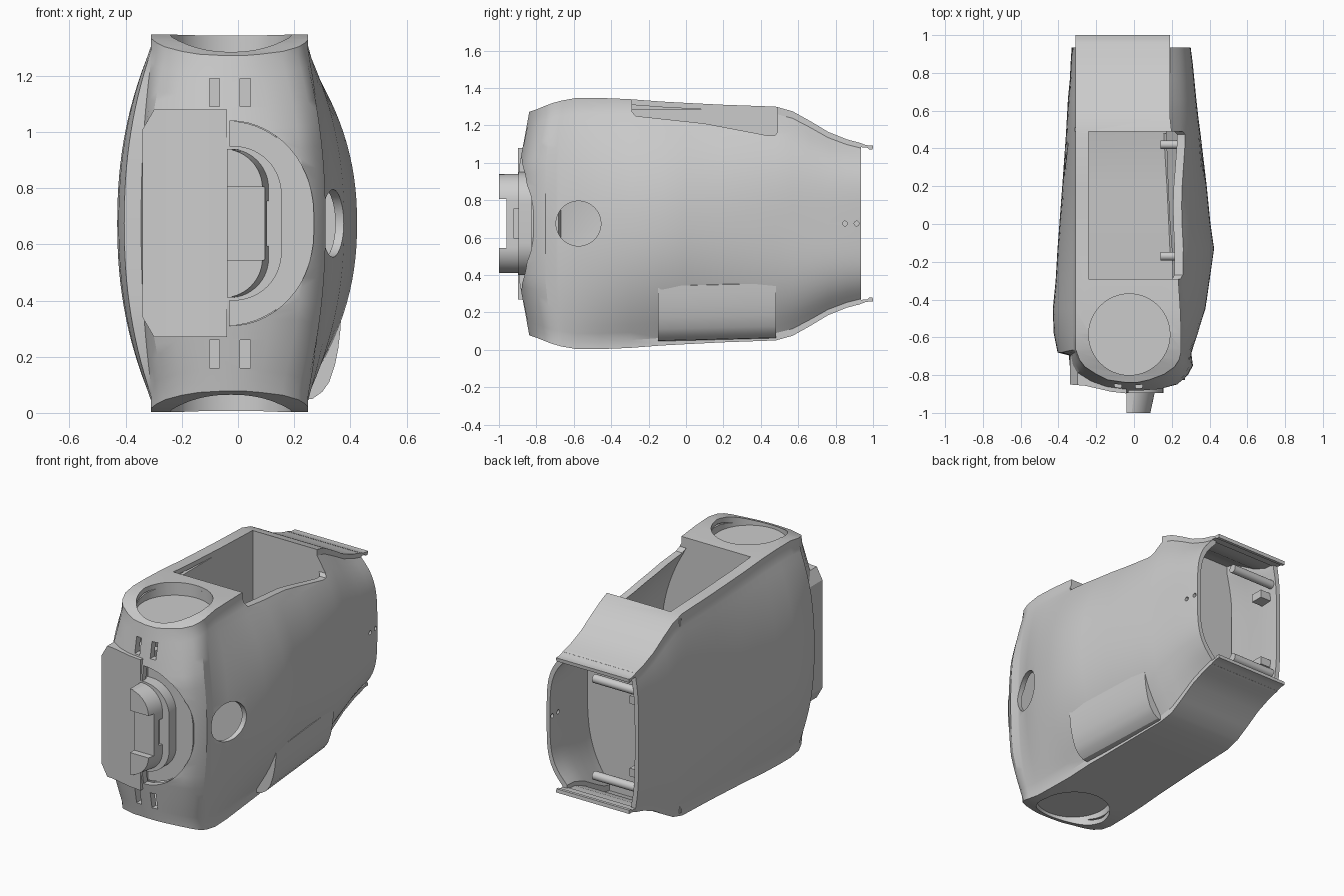
import bpy, bmesh, math
from mathutils import Vector

if "Cube" in bpy.data.objects:
    bpy.data.objects.remove(bpy.data.objects["Cube"])

MID = 0.675  # height of the symmetry plane

# y, half height, right edge, right bulge, left edge, left bulge
STATIONS = [
    (.935, .43, .19, .30, -.31, -.33), (.86, .45, .19, .31, -.31, -.335),
    (.76, .49, .19, .32, -.31, -.34), (.66, .55, .19, .33, -.31, -.35),
    (.57, .60, .19, .34, -.31, -.355), (.48, .625, .2, .352, -.31, -.36),
    (.2, .635, .21, .385, -.31, -.38), (0, .645, .22, .405, -.31, -.395),
    (-.13, .652, .23, .424, -.31, -.405), (-.3, .665, .235, .4, -.31, -.415),
    (-.45, .671, .245, .378, -.31, -.43), (-.58, .672, .25, .34, -.31, -.425),
    (-.68, .658, .25, .305, -.31, -.405), (-.695, .655, .25, .305, -.305, -.345),
    (-.75, .643, .24, .312, -.29, -.34), (-.8, .628, .215, .285, -.26, -.33),
    (-.85, .612, .16, .235, -.2, -.25), (-.88, .602, .08, .13, -.14, -.15),
    (-.893, .597, .02, .04, -.05, -.06),
]


def make(name, bm, smooth=True):
    bmesh.ops.recalc_face_normals(bm, faces=bm.faces)
    mesh = bpy.data.meshes.new(name)
    bm.to_mesh(mesh)
    bm.free()
    ob = bpy.data.objects.new(name, mesh)
    bpy.context.collection.objects.link(ob)
    if smooth:
        shade(ob)
    return ob


def activate(ob):
    bpy.ops.object.select_all(action='DESELECT')
    ob.select_set(True)
    bpy.context.view_layer.objects.active = ob


def shade(ob):
    activate(ob)
    bpy.ops.object.shade_smooth_by_angle(angle=math.radians(28))


def cut(ob, cutter):
    cutter.hide_render = True
    mod = ob.modifiers.new("cut", 'BOOLEAN')
    mod.operation = 'DIFFERENCE'
    mod.solver = 'EXACT'
    mod.object = cutter
    activate(ob)
    bpy.ops.object.modifier_apply(modifier=mod.name)
    bpy.data.objects.remove(cutter)


def prism(name, pts, axis, a, b):
    """Extrude a 2D outline along x, y or z between a and b."""
    bm = bmesh.new()
    order = {'x': lambda p, d: (d, p[0], p[1]),
             'y': lambda p, d: (p[0], d, p[1]),
             'z': lambda p, d: (p[0], p[1], d)}[axis]
    rings = [[bm.verts.new(order(p, d)) for p in pts] for d in (a, b)]
    for ring in rings:
        bm.faces.new(ring)
    for i in range(len(pts)):
        j = (i + 1) % len(pts)
        bm.faces.new((rings[0][i], rings[0][j], rings[1][j], rings[1][i]))
    return make(name, bm)


def circle(u, v, r, n=48):
    return [(u + r * math.cos(2 * math.pi * i / n),
             v + r * math.sin(2 * math.pi * i / n)) for i in range(n)]


def rect(u0, u1, v0, v1):
    return [(u0, v0), (u1, v0), (u1, v1), (u0, v1)]


def half_oval(x0, x1, half, r, n=14):
    """D-shaped outline, straight on the left, rounded on the right."""
    pts = [(x0, MID - half)]
    rx = min(r, x1 - x0)
    for sign in (-1, 1):
        for i in range(n + 1):
            a = math.pi / 2 * (i / n if sign < 0 else 1 - i / n)
            pts.append((x1 - rx + rx * math.sin(a),
                        MID + sign * (half - r + r * math.cos(a))))
    pts.append((x0, MID + half))
    return [p for i, p in enumerate(pts)
            if (Vector(p) - Vector(pts[i - 1])).length > 1e-4]


def bulkhead(name, half, left, y0, y1):
    """Cross wall, mirrored about the middle height."""
    pts = [(x, MID + d) for x, d in half] + [(x, MID - d) for x, d in reversed(half)]
    pts += [(left, MID - half[0][1]), (left, MID + half[0][1])]
    prism(name, pts, 'y', y0, y1)


def body_solid(name, inset=0.0):
    """Closed hull lofted through the stations, optionally shrunk."""
    bm = bmesh.new()
    steps = 32
    right, left = [], []
    for k in range(steps + 1):
        t = -1 + 2 * k / steps
        rrow, lrow = [], []
        for i, (y, h, re, rb, le, lb) in enumerate(STATIONS):
            f = max(0, 1 - (abs(t) / .93) ** (2.2 + 2.5 * max(0, y - .2)))
            front = max(0, min(1, (-y - .6) / .25))
            yy = y + front * (.055 * max(0, 2 * abs(t) - 1) + inset * 1.2)
            if inset and i == 0:
                yy += .2
            z = MID + t * (h - inset)
            rrow.append(bm.verts.new((max(.01, re + (rb - re) * f - inset), yy, z)))
            lrow.append(bm.verts.new((min(-.01, le + (lb - le) * f + inset), yy, z)))
        right.append(rrow)
        left.append(lrow)
    n = len(STATIONS)
    for k in range(steps):
        for rows in (right, left):
            for i in range(n - 1):
                bm.faces.new((rows[k][i], rows[k][i + 1],
                              rows[k + 1][i + 1], rows[k + 1][i]))
        for i in (0, n - 1):
            bm.faces.new((right[k][i], left[k][i], left[k + 1][i], right[k + 1][i]))
    for k in (0, steps):
        for i in range(n - 1):
            bm.faces.new((right[k][i], right[k][i + 1], left[k][i + 1], left[k][i]))
    return make(name, bm, False)


# Hollow housing, open at the back
housing = body_solid("housing")
cut(housing, body_solid("cavity", .03))

# Bay through the top and one side, with its inner walls
bay = [(-.29, 1.5), (-.29, 1.275), (-.27, 1.25), (.1, 1.21), (.44, 1.145),
       (.475, 1.145), (.49, 1.165), (.49, 1.5)]
cut(housing, prism("bay_cutter", bay, 'x', -.24, .6))
bulkhead("bay_rear_wall", [(.18, .6), (.24, .5), (.3, .35), (.33, .12)], -.315, .49, .51)
bulkhead("bay_front_wall", [(.22, .645), (.26, .55), (.32, .42), (.385, .15)], -.3, -.31, -.29)
prism("bay_side_wall", rect(-.29, .49, .06, 1.285), 'x', -.26, -.24)

# Side port and two pin holes
cut(housing, prism("port_cutter", circle(-.575, MID, .12), 'x', .15, .6))
for y in (.85, .912):
    cut(housing, prism("pin_cutter", circle(y, MID, .013, 16), 'x', .15, .6))

# Round recesses, front slots, back lips and inner rods, mirrored top to bottom
for side, word in ((1, "top"), (-1, "bottom")):
    def zz(d):
        return MID + side * d

    def recess():
        return prism("recess_cutter", circle(-.025, -.585, .215, 64), 'z', zz(.59), zz(.8))

    cut(housing, recess())
    cup = prism(word + "_recess_cup", circle(-.025, -.585, .23, 64), 'z', zz(.56), zz(.645))
    for v in cup.data.vertices:
        if abs(v.co.z - MID) > .6:
            v.co.z = zz(.645 - max(0, -.5 - v.co.y) * .16)
    cut(cup, recess())
    shade(cup)
    for x in (-.102, .008):
        cut(housing, prism("slot_cutter", rect(x, x + .037, zz(.415), zz(.515)), 'y', -1, -.7))
    lip = [(.92, zz(.435)), (.96, zz(.42)), (.98, zz(.417)), (1, zz(.417)),
           (.998, zz(.395)), (.98, zz(.395)), (.97, zz(.405)), (.92, zz(.41))]
    prism(word + "_back_lip", lip, 'x', -.31, .19)
    prism(word + "_back_rod", circle(.895, zz(.3), .026, 20), 'x', -.315, 0)
    prism(word + "_rod_bracket", rect(.8, .88, zz(.2), zz(.25)), 'x', -.315, -.23)

# Flat-floored recess around the front connector
cut(housing, prism("connector_recess", half_oval(-.03, .27, .365, .33), 'y', -1.1, -.825))
prism("connector_floor", half_oval(-.04, .27, .365, .33), 'y', -.826, -.79)
shade(housing)

# Stepped connector with a channel across the middle
prism("connector_base", half_oval(-.04, .155, .275, .17), 'y', -.895, -.82)
boss = prism("connector_boss", half_oval(-.04, .112, .265, .14), 'y', -1, -.88)
for v in boss.data.vertices:
    if v.co.y < -.99 and v.co.x > 0:
        v.co.x -= .025
cut(boss, prism("channel_cutter", rect(-.1, .3, MID - .13, MID + .13), 'y', -1.1, -.96))
cut(boss, prism("slit_cutter", rect(-.92, -.89, MID - .08, MID + .08), 'x', .09, .2))
shade(boss)

# Curved panel beside the connector, with clipped outer corners
plan = [(-.04, -.7), (-.34, -.7), (-.34, -.85), (-.26, -.856), (-.19, -.872),
        (-.12, -.888), (-.04, -.897)]
panel = prism("front_panel", plan, 'z', .27, 1.08)
for s in (-1, 1):
    corner = [(-.36, MID + s * .3), (-.36, MID + s * .45), (-.29, MID + s * .42)]
    cut(panel, prism("corner_cutter", corner, 'y', -1, -.6))
shade(panel)

# Swollen lower corner panel under the bay, blending into the side
swell = [(.18, .04), (.265, .05), (.3, .075), (.325, .11), (.345, .17),
         (.357, .23), (.364, .29), (.367, .34), (.33, .36), (.26, .13)]
corner_panel = prism("lower_corner_panel", swell, 'y', -.15, .48)
for v in corner_panel.data.vertices:
    if v.co.y > 0:
        v.co.x -= .045
        v.co.z += .015

# Hinge pins inside the bay
for y, word in ((.42, "rear"), (-.17, "front")):
    prism(word + "_hinge_pin", circle(y, .22, .023, 20), 'x', .14, .28)
